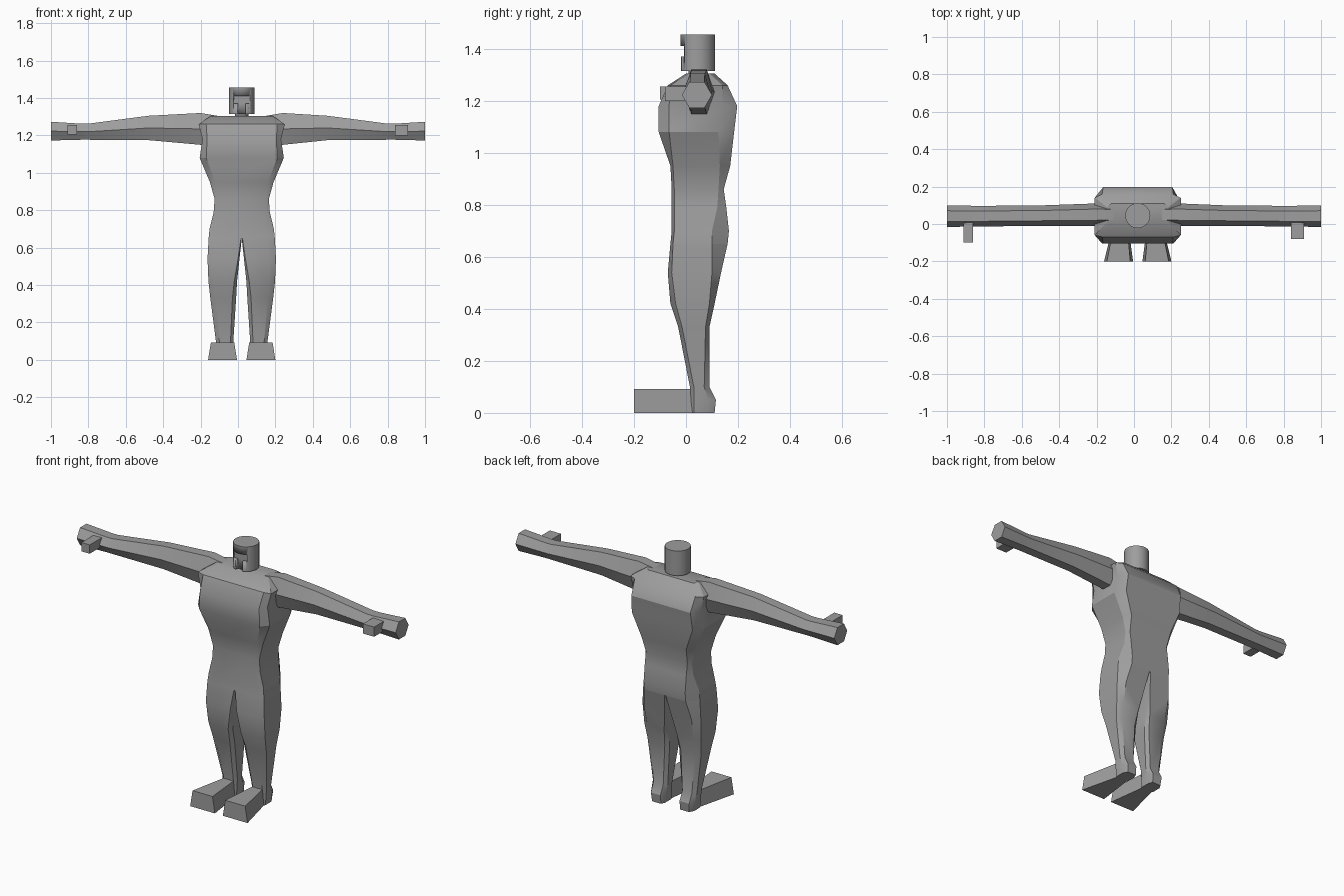
import bpy, bmesh, math
from mathutils import Vector

cube = bpy.data.objects.get("Cube")
if cube:
    bpy.data.objects.remove(cube, do_unlink=True)

grey = bpy.data.materials.new("plain grey")
grey.use_nodes = True
grey.diffuse_color = (0.34, 0.34, 0.34, 1)
grey.node_tree.nodes["Principled BSDF"].inputs["Base Color"].default_value = (0.34, 0.34, 0.34, 1)
MID = 0.02  # body axis in x


def finish(name, bm, angle=30):
    """Turn a bmesh into a shaded object with the shared material."""
    bmesh.ops.recalc_face_normals(bm, faces=bm.faces)
    mesh = bpy.data.meshes.new(name)
    bm.to_mesh(mesh)
    bm.free()
    mesh.materials.append(grey)
    obj = bpy.data.objects.new(name, mesh)
    bpy.context.collection.objects.link(obj)
    bpy.ops.object.select_all(action='DESELECT')
    obj.select_set(True)
    bpy.context.view_layer.objects.active = obj
    bpy.ops.object.shade_smooth_by_angle(angle=math.radians(angle))
    return obj


def loft(name, rings, angle=30):
    """Skin a row of equal point rings and cap both ends."""
    bm = bmesh.new()
    loops = [[bm.verts.new(p) for p in ring] for ring in rings]
    for a, b in zip(loops, loops[1:]):
        for i in range(len(a)):
            j = (i + 1) % len(a)
            bm.faces.new((a[i], a[j], b[j], b[i]))
    bm.faces.new(loops[0])
    bm.faces.new(loops[-1])
    return finish(name, bm, angle)


def octagon(z, x0, x1, x2, x3, yf, cf, cb, yb, side=1):
    """Bevelled body section: side and front x limits, then y from front to back."""
    pts = [(x1, yf), (x2, yf), (x3, cf), (x3, cb), (x2, yb), (x1, yb), (x0, cb), (x0, cf)]
    return [Vector((MID + side * x, y, z)) for x, y in pts]


def cylinder(name, radius, low, high, sides):
    rings = []
    for z in (low, high):
        turns = [2 * math.pi * i / sides for i in range(sides)]
        rings.append([(MID + radius * math.cos(t), 0.045 + radius * math.sin(t), z) for t in turns])
    return loft(name, rings)


def box(name, x0, x1, y0, y1, z0, z1):
    return loft(name, [[(x0, y0, z), (x1, y0, z), (x1, y1, z), (x0, y1, z)] for z in (z0, z1)])


# Torso: height, side half width, front half width, front to back
torso = [
    (0.65, 0.177, 0.13, -0.06, -0.05, 0.10, 0.16),
    (0.70, 0.172, 0.13, -0.055, -0.045, 0.10, 0.165),
    (0.79, 0.15, 0.13, -0.055, -0.045, 0.12, 0.155),
    (0.86, 0.145, 0.13, -0.055, -0.045, 0.125, 0.145),
    (0.95, 0.17, 0.14, -0.06, -0.05, 0.13, 0.17),
    (1.08, 0.225, 0.19, -0.105, -0.065, 0.125, 0.185),
    (1.18, 0.21, 0.185, -0.105, -0.065, 0.14, 0.197),
    (1.26, 0.23, 0.19, -0.07, -0.06, 0.14, 0.16),
    (1.305, 0.165, 0.14, 0.0, 0.01, 0.09, 0.11),
]
loft("torso", [octagon(z, -w, -f, f, w, *ys) for z, w, f, *ys in torso])

# Legs: height, inner to outer x, front to back y
leg = [
    (0.65, 0.0, 0.004, 0.13, 0.177, -0.06, -0.05, 0.10, 0.16),
    (0.54, 0.012, 0.02, 0.15, 0.183, -0.07, -0.055, 0.10, 0.135),
    (0.42, 0.025, 0.04, 0.145, 0.178, -0.06, -0.04, 0.09, 0.11),
    (0.33, 0.03, 0.05, 0.14, 0.168, -0.03, -0.015, 0.075, 0.09),
    (0.10, 0.045, 0.06, 0.12, 0.138, 0.015, 0.03, 0.07, 0.09),
    (0.05, 0.048, 0.06, 0.12, 0.135, 0.015, 0.03, 0.085, 0.115),
    (0.0, 0.05, 0.06, 0.115, 0.13, 0.015, 0.03, 0.085, 0.11),
]
# Arms: distance from axis, centre y and z, half depth, half height
arm = [
    (0.13, 0.05, 1.23, 0.055, 0.075),
    (0.22, 0.05, 1.235, 0.06, 0.085),
    (0.48, 0.045, 1.24, 0.055, 0.065),
    (0.80, 0.042, 1.22, 0.055, 0.043),
    (0.84, 0.042, 1.22, 0.055, 0.043),
    (1.0, 0.042, 1.223, 0.058, 0.05),
]

for side, label in ((1, "left"), (-1, "right")):
    loft(label + "_leg", [octagon(*row, side=side) for row in leg])

    # Wedge foot, wide at the toe and narrow at the ankle
    foot = []
    for y, bottom, top in ((-0.2, (0.025, 0.18), (0.04, 0.165)),
                           (0.025, (0.055, 0.125), (0.06, 0.12))):
        foot.append([(MID + side * x, y, z) for x, z in
                     ((bottom[0], 0), (bottom[1], 0), (top[1], 0.092), (top[0], 0.092))])
    loft(label + "_foot", foot)

    # Six-sided arm ending in a blunt hand
    rings = []
    for x, y, z, depth, height in arm:
        shift = MID if x < 0.3 else 0
        rings.append([(side * x + shift, y + depth * a, z + height * b) for a, b in
                      ((-1, 0), (-0.5, 1), (0.5, 1), (1, 0), (0.5, -1), (-0.5, -1))])
    loft(label + "_arm", rings)

box("left_thumb", 0.84, 0.91, -0.08, 0.02, 1.2, 1.255)
thumb = box("right_thumb", -0.912, -0.86, -0.1, 0.02, 1.205, 1.255)

# Neck and cylindrical helmet
cylinder("neck", 0.035, 1.28, 1.33, 12)
helmet = cylinder("helmet", 0.067, 1.315, 1.455, 32)

# Face opening: eye slit crossed by a breathing slot
for name, half, low, high in (("eye_cutter", 0.042, 1.37, 1.412),
                              ("slot_cutter", 0.02, 1.3, 1.39)):
    cutter = box(name, MID - half, MID + half, -0.1, 0.0, low, high)
    cutter.hide_render = True
    cutter.hide_viewport = True
    cut = helmet.modifiers.new(name, 'BOOLEAN')
    cut.operation = 'DIFFERENCE'
    cut.solver = 'EXACT'
    cut.object = cutter
